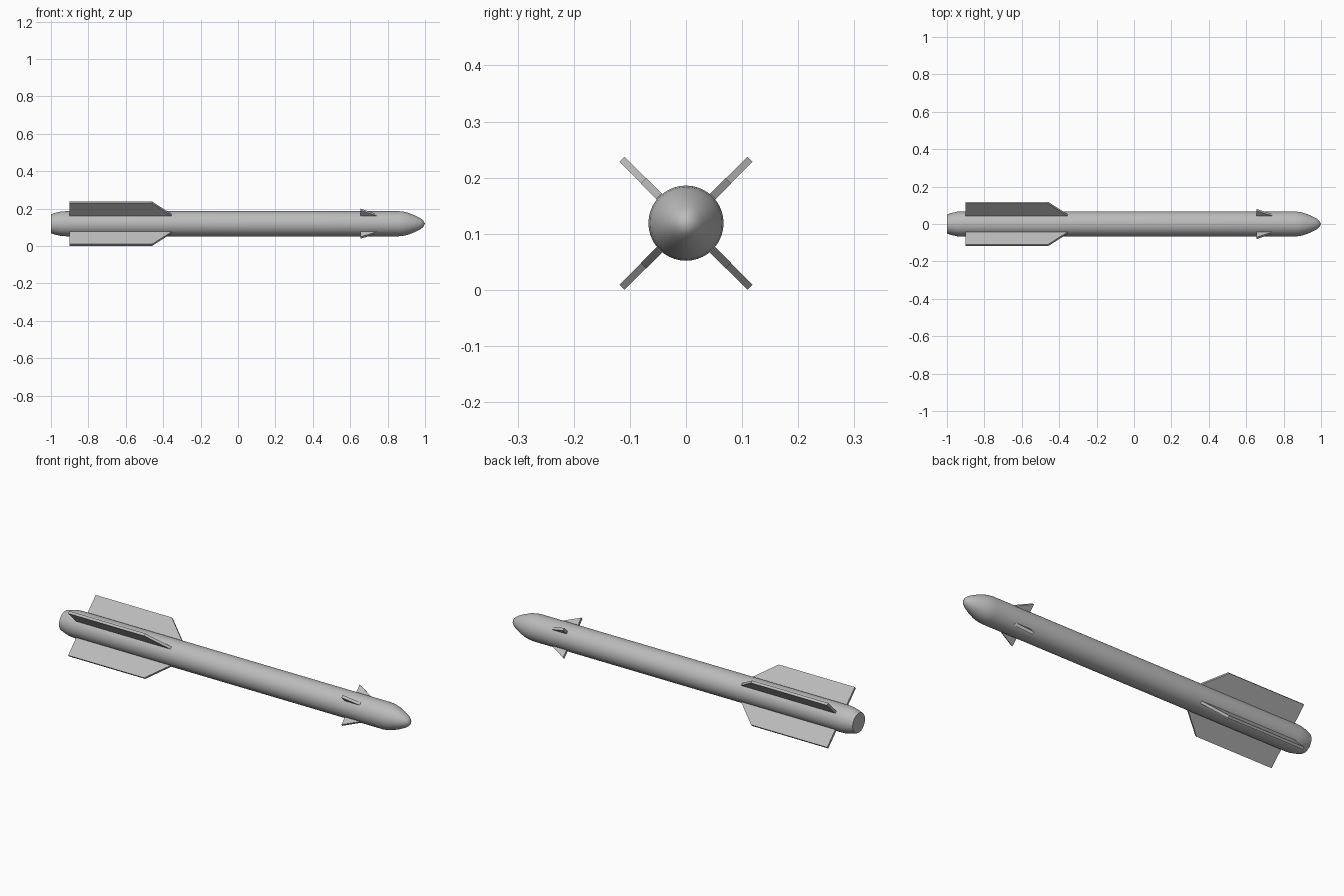
import bpy, bmesh, math
from mathutils import Matrix, Vector

if "Cube" in bpy.data.objects:
    bpy.data.objects.remove(bpy.data.objects["Cube"])

ZC = 0.119  # height of the long axis

grey = bpy.data.materials.new("plain_grey")
grey.diffuse_color = (0.5, 0.5, 0.5, 1)
grey.use_nodes = True
grey.node_tree.nodes["Principled BSDF"].inputs["Base Color"].default_value = grey.diffuse_color


def finish(name, bm, smooth=False):
    bmesh.ops.recalc_face_normals(bm, faces=bm.faces[:])
    me = bpy.data.meshes.new(name)
    bm.to_mesh(me)
    bm.free()
    me.materials.append(grey)
    ob = bpy.data.objects.new(name, me)
    ob.location.z = ZC
    bpy.context.collection.objects.link(ob)
    if smooth:
        bpy.context.view_layer.objects.active = ob
        ob.select_set(True)
        bpy.ops.object.shade_smooth_by_angle(angle=math.radians(25))
        ob.select_set(False)
    return ob


# Body: profile (x, radius) spun about the long axis
profile = [(-1, 0), (-1, 0.051), (-0.975, 0.059), (-0.945, 0.0655), (-0.92, 0.067),
           (0.86, 0.067), (0.885, 0.0645), (0.91, 0.0585), (0.945, 0.045),
           (0.975, 0.030), (0.99, 0.018), (1.0, 0)]
bm = bmesh.new()
vs = [bm.verts.new((x, 0, r)) for x, r in profile]
es = [bm.edges.new(p) for p in zip(vs, vs[1:])]
bmesh.ops.spin(bm, geom=vs + es, cent=(0, 0, 0), axis=(1, 0, 0),
               angle=math.tau, steps=40, use_duplicate=False)
bmesh.ops.remove_doubles(bm, verts=bm.verts[:], dist=1e-5)
finish("body", bm, smooth=True)


# Fins: outline (x, radius) given thickness and repeated at four diagonals
def fins(name, outline, thick):
    for k in range(4):
        bm = bmesh.new()
        f = bm.faces.new([bm.verts.new((x, -thick / 2, r)) for x, r in outline])
        ext = bmesh.ops.extrude_face_region(bm, geom=[f])
        bmesh.ops.translate(bm, vec=Vector((0, thick, 0)),
                            verts=[v for v in ext["geom"] if isinstance(v, bmesh.types.BMVert)])
        bm.transform(Matrix.Rotation(math.radians(45 + 90 * k), 4, 'X'))
        finish(f"{name}_{k + 1}", bm)


fins("tail_fin", [(-0.9, 0.05), (-0.9, 0.1615), (-0.46, 0.1615), (-0.355, 0.067), (-0.355, 0.05)], 0.013)
fins("front_fin", [(0.655, 0.05), (0.655, 0.107), (0.74, 0.068), (0.74, 0.05)], 0.014)
